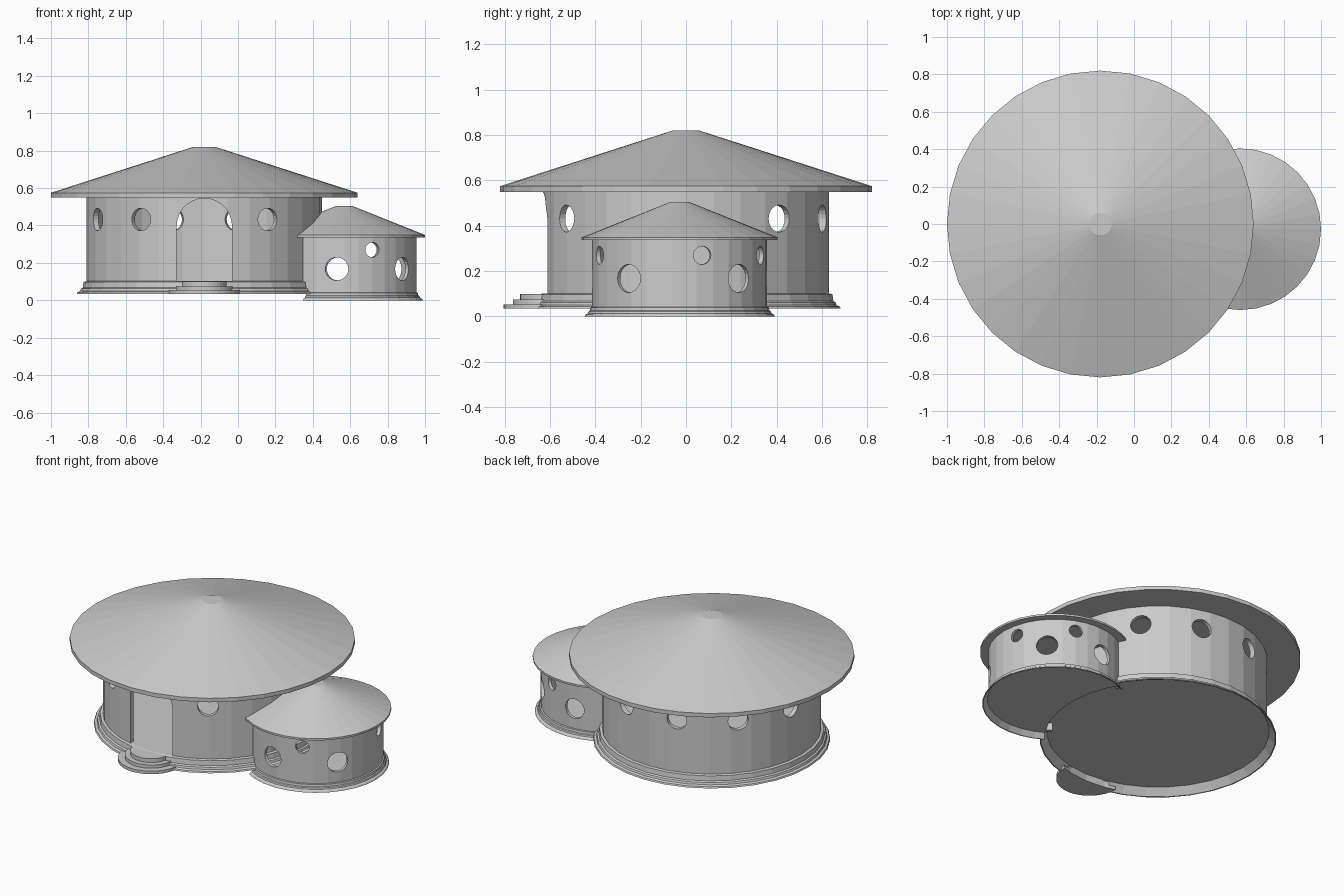
import bpy, bmesh, math
from mathutils import Matrix, Vector

if "Cube" in bpy.data.objects:
    bpy.data.objects.remove(bpy.data.objects["Cube"])

SEG = 32
MAIN = (-0.18, 0.0)
SMALL = (0.568, -0.028)


def finish(name, bm):
    bmesh.ops.recalc_face_normals(bm, faces=bm.faces)
    me = bpy.data.meshes.new(name)
    bm.to_mesh(me)
    bm.free()
    ob = bpy.data.objects.new(name, me)
    bpy.context.collection.objects.link(ob)
    return ob


def lathe(name, profile, centre, closed=False, seg=SEG):
    """Revolve (radius, z) points; open profiles are capped top and bottom."""
    bm = bmesh.new()
    rings = [[bm.verts.new((centre[0] + r * math.cos(i * math.tau / seg),
                            centre[1] + r * math.sin(i * math.tau / seg), z))
              for i in range(seg)] for r, z in profile]
    pairs = list(zip(rings, rings[1:]))
    if closed:
        pairs.append((rings[-1], rings[0]))
    else:
        bm.faces.new(rings[0])
        bm.faces.new(rings[-1])
    for a, b in pairs:
        for i in range(seg):
            j = (i + 1) % seg
            bm.faces.new((a[i], a[j], b[j], b[i]))
    return finish(name, bm)


def cut(ob, cutter):
    mod = ob.modifiers.new("cut", "BOOLEAN")
    mod.operation = "DIFFERENCE"
    mod.solver = "EXACT"
    mod.object = cutter
    bpy.context.view_layer.update()
    dg = bpy.context.evaluated_depsgraph_get()
    me = bpy.data.meshes.new_from_object(ob.evaluated_get(dg))
    ob.modifiers.clear()
    ob.data = me
    cutter.hide_render = True
    bpy.data.objects.remove(cutter)


def window_cutter(centre, wall_r, windows):
    """Radial cylinders; each window is (angle in degrees, z, radius)."""
    bm = bmesh.new()
    for deg, z, r in windows:
        a = math.radians(deg)
        d = Vector((math.cos(a), math.sin(a), 0))
        m = (Matrix.Translation(Vector((*centre, z)) + d * wall_r)
             @ d.to_track_quat("Z", "Y").to_matrix().to_4x4())
        bmesh.ops.create_cone(bm, cap_ends=True, segments=20, radius1=r,
                              radius2=r, depth=0.2, matrix=m)
    return finish("window_cutter", bm)


def arch_cutter(x, y0, y1, half, z0, spring):
    pts = [(x - half, z0), (x + half, z0)]
    pts += [(x + half * math.cos(t * math.pi / 14),
             spring + half * math.sin(t * math.pi / 14)) for t in range(15)]
    bm = bmesh.new()
    f = bm.faces.new([bm.verts.new((px, y0, pz)) for px, pz in pts])
    ext = bmesh.ops.extrude_face_region(bm, geom=[f])["geom"]
    bmesh.ops.translate(bm, vec=(0, y1 - y0, 0),
                        verts=[v for v in ext if isinstance(v, bmesh.types.BMVert)])
    return finish("door_cutter", bm)


def main_clip(r):
    return lathe("main_clip", [(r, -0.2), (r, 0.7)], MAIN)


# Main round house: roof, hollow wall, stepped plinth with recessed underside
lathe("main_roof", [(0.82, 0.55), (0.82, 0.575), (0.06, 0.82)], MAIN)
lathe("main_base", [(0.64, 0.08), (0.675, 0.035), (0.682, 0.035), (0.678, 0.044),
                    (0.664, 0.05), (0.66, 0.062), (0.65, 0.068), (0.646, 0.098),
                    (0.63, 0.102)], MAIN)
main_wall = lathe("main_wall", [(0.63, 0.09), (0.63, 0.555), (0.6, 0.555),
                                (0.6, 0.09)], MAIN, closed=True)

# Eleven equal bays: the door, two blocked by the annex, the rest windows
step = 360 / 11
cut(main_wall, window_cutter(MAIN, 0.615, [(-90 + i * step, 0.432, 0.06)
                                           for i in range(1, 11) if i not in (2, 3)]))
cut(main_wall, arch_cutter(MAIN[0], -0.8, -0.4, 0.148, 0.05, 0.397))

# Round entrance steps
for i, (r, z0, z1) in enumerate([(0.192, 0.035, 0.054), (0.152, 0.054, 0.075),
                                 (0.12, 0.075, 0.1)]):
    tread = lathe(f"entrance_step_{i + 1}", [(r, z0), (r, z1)], (MAIN[0], -0.612))
    cut(tread, main_clip(0.64))

# Small round annex, trimmed where it meets the main house
small_roof = lathe("annex_roof", [(0.432, 0.337), (0.432, 0.349), (0.042, 0.505)], SMALL)
small_base = lathe("annex_base", [(0.39, 0.03), (0.415, 0.0), (0.42, 0.0), (0.416, 0.008),
                                  (0.405, 0.014), (0.402, 0.022), (0.396, 0.026),
                                  (0.394, 0.04), (0.385, 0.043)], SMALL)
small_wall = lathe("annex_wall", [(0.386, 0.035), (0.386, 0.342), (0.366, 0.342),
                                  (0.366, 0.035)], SMALL, closed=True)
big = [(a, 0.168, 0.062) for a in (-96, -36, 43, 95)]
little = [(a, 0.27, 0.04) for a in (-67, 15, 68)]
cut(small_wall, window_cutter(SMALL, 0.376, big + little))
cut(small_wall, main_clip(0.615))
cut(small_roof, main_clip(0.615))
cut(small_base, main_clip(0.655))
